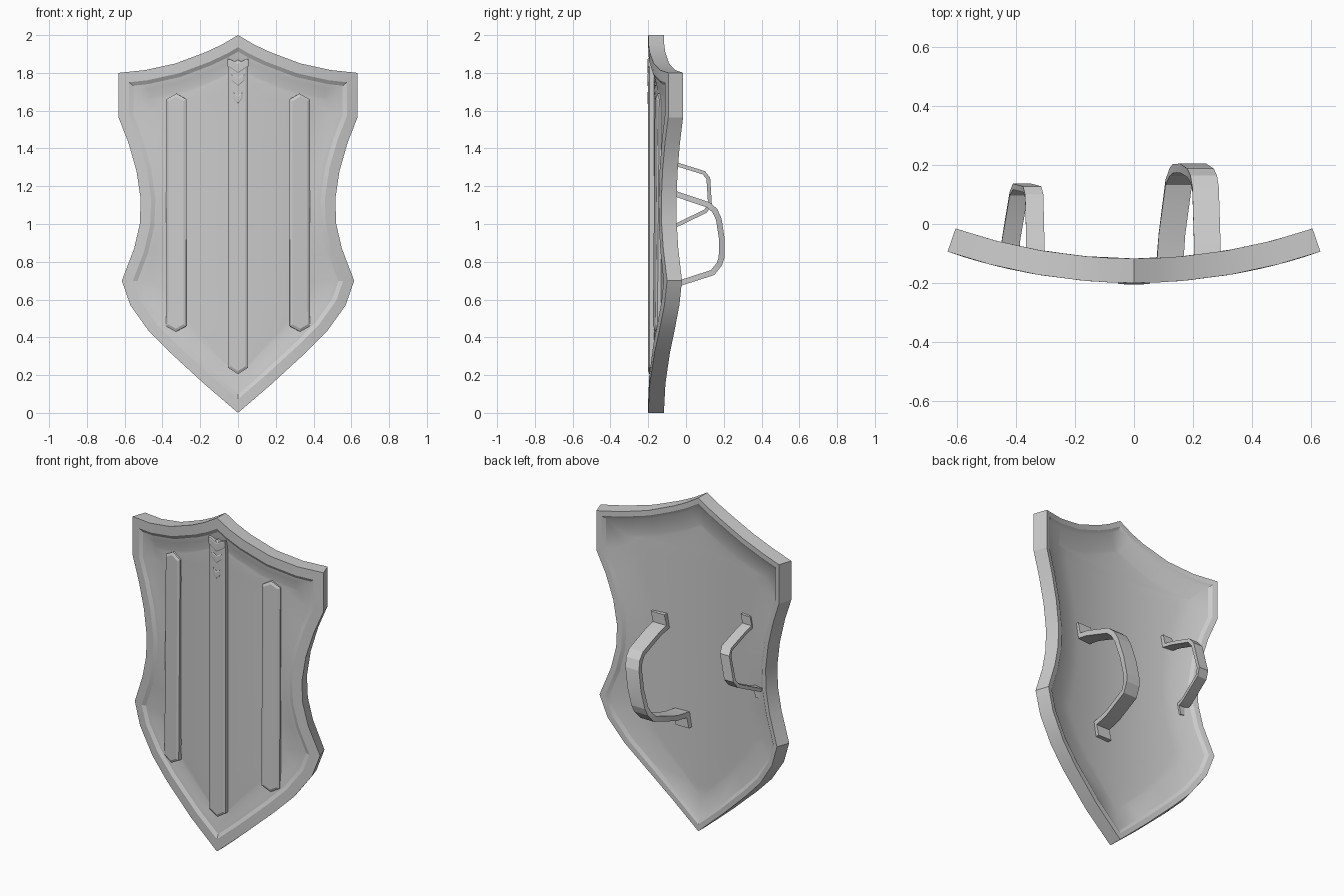
import bpy, bmesh, math
from mathutils import Vector

if "Cube" in bpy.data.objects:
    bpy.data.objects.remove(bpy.data.objects["Cube"])

R, CY = 1.94, 1.74          # curvature of the shield front
PANEL_F, PANEL_B = 0.03, 0.055


def bend(x, z, d):
    """Front-view point at depth d behind the curved front surface."""
    c = math.sqrt(1 - (x / R) ** 2)
    return Vector(((R - d) * x / R, CY - (R - d) * c, z))


def offset(pts, dist, closed=True):
    """Mitred offset of a 2D line to its right-hand side."""
    out, n = [], len(pts)
    for i, p in enumerate(pts):
        p = Vector(p)
        norms = []
        for a, b in ((i - 1, i), (i, i + 1)):
            if closed or (a >= 0 and b < n):
                e = (Vector(pts[b % n]) - Vector(pts[a % n])).normalized()
                norms.append(Vector((e.y, -e.x)))
        m = sum(norms, Vector((0, 0))).normalized()
        out.append(p + m * dist / m.dot(norms[0]))
    return out


def finish(name, bm, angle=20):
    bmesh.ops.remove_doubles(bm, verts=bm.verts, dist=0.0002)
    bmesh.ops.recalc_face_normals(bm, faces=bm.faces)
    me = bpy.data.meshes.new(name)
    bm.to_mesh(me)
    bm.free()
    ob = bpy.data.objects.new(name, me)
    bpy.context.collection.objects.link(ob)
    bpy.ops.object.select_all(action='DESELECT')
    ob.select_set(True)
    bpy.context.view_layer.objects.active = ob
    bpy.ops.object.shade_smooth_by_angle(angle=math.radians(angle))
    return ob


def bridge(bm, a, b, closed=True):
    n = len(a)
    for i in range(n if closed else n - 1):
        j = (i + 1) % n
        bm.faces.new((a[i], a[j], b[j], b[i]))


# Shield body: stepped rim around a thin curved panel
half = [(0, 2), (.085, 1.95), (.17, 1.91), (.33, 1.85), (.49, 1.815), (.633, 1.80),
        (.633, 1.565), (.58, 1.43), (.537, 1.28), (.515, 1.13), (.52, 1.0),
        (.55, .87), (.615, .70), (.57, .57), (.47, .43), (.36, .32), (.18, .155), (0, 0)]
outline = half + [(-x, z) for x, z in half[-2:0:-1]]
stations = [(.15, PANEL_F), (.1, .016), (.075, .012), (.055, 0), (0, 0),
            (0, .083), (.03, .083), (.05, .072), (.15, PANEL_B)]
bm = bmesh.new()
loops = []
for inset, d in stations:
    loops.append([bm.verts.new(bend(x, z, d)) for x, z in offset(outline, inset)])
for a, b in zip(loops, loops[1:]):
    bridge(bm, a, b)
COLS = 12
for inset, d in (stations[0], stations[-1]):
    right = offset(outline, inset)[:len(half)]
    rows = [[bm.verts.new(bend(x * (2 * k / COLS - 1), z, d)) for k in range(COLS + 1)]
            for x, z in right[1:-1]]
    for a, b in zip(rows, rows[1:]):
        bridge(bm, a, b, False)
    for row, p in ((rows[0], right[0]), (rows[-1], right[-1])):
        tip = bm.verts.new(bend(0, p[1], d))
        for k in range(COLS):
            bm.faces.new((row[k], row[k + 1], tip))
finish("shield_body", bm)


def plate(name, cx, pts, d_top, bevel, d_base=PANEL_F + .012, d_upper=None):
    """Raised bevelled plate on the front; pts is its clockwise outline."""
    bm = bmesh.new()
    zmid = (pts[0][1] + pts[-1][1]) / 2
    base = [bm.verts.new(bend(cx + x, z, d_base)) for x, z in pts]
    mid, top = [], []
    zs = [p[1] for p in pts]
    for (x, z), (xi, zi) in zip(pts, offset(pts, bevel)):
        t = (z - min(zs)) / (max(zs) - min(zs))
        d = d_top + ((d_upper - d_top) * t if d_upper is not None else 0)
        mid.append(bm.verts.new(bend(cx + x, z, d + bevel * .5)))
        top.append(bm.verts.new(bend(cx + xi, zi, d)))
    bridge(bm, base, mid)
    bridge(bm, mid, top)
    bm.faces.new(top)
    bm.faces.new(base[::-1])
    return finish(name, bm)


def bar(w, z0, z1, tip):
    return [(0, z1), (w, z1 - tip), (w, z0 + tip), (0, z0), (-w, z0 + tip), (-w, z1 - tip)]


# Front ribs
plate("centre_rib", 0, bar(.054, .205, 1.87, .035), -.001, .014)
for s, side in ((-1, "left"), (1, "right")):
    plate(side + "_rib", s * .33, bar(.054, .43, 1.69, .03), .003, .014, d_upper=.014)

# Stacked chevron ornaments at the top of the centre rib
for i, (w, z, h) in enumerate(((.055, 1.835, .06), (.035, 1.76, .05), (.024, 1.665, .05))):
    shape = [(0, z + h * .3), (w, z + h * .7), (w, z), (0, z - h * .6),
             (-w, z), (-w, z + h * .7)]
    plate("crest_%d" % (i + 1), 0, shape, -.005, .005, .02)


# Rear straps with bent mounting tabs, leaning sideways
def strap(name, cx, cz, width, thick, tab, pts):
    def lean(z):
        return cx + .24 * (z - cz)

    def seat(z):
        return bend(lean(z), z, PANEL_B).y + thick * .8
    za, zb = pts[0][1] + .012, pts[-1][1] - .012
    path = [(seat(za), za + tab), (seat(za), za)] + pts + [(seat(zb), zb), (seat(zb), zb - tab)]
    bm = bmesh.new()
    rings = []
    for (y, z), (yi, zi) in zip(path, offset(path, thick, False)):
        c = lean(z) + .05 * (y + .1)
        rings.append([bm.verts.new((c + sx * width / 2, v, w))
                      for sx, v, w in ((-1, y, z), (1, y, z), (1, yi, zi), (-1, yi, zi))])
    for a, b in zip(rings, rings[1:]):
        bridge(bm, a, b)
    bm.faces.new(rings[0])
    bm.faces.new(rings[-1])
    finish(name, bm, 15)


strap("arm_strap", .185, .92, .09, .03, .06,
      [(-.045, 1.172), (.125, 1.115), (.165, 1.08), (.188, 1.03), (.205, .92),
       (.203, .82), (.19, .78), (.15, .73), (-.03, .672)])
strap("hand_grip", -.38, 1.15, .062, .02, .05,
      [(-.045, 1.325), (.10, 1.28), (.128, 1.245), (.137, 1.10), (.11, 1.06), (-.045, .985)])
